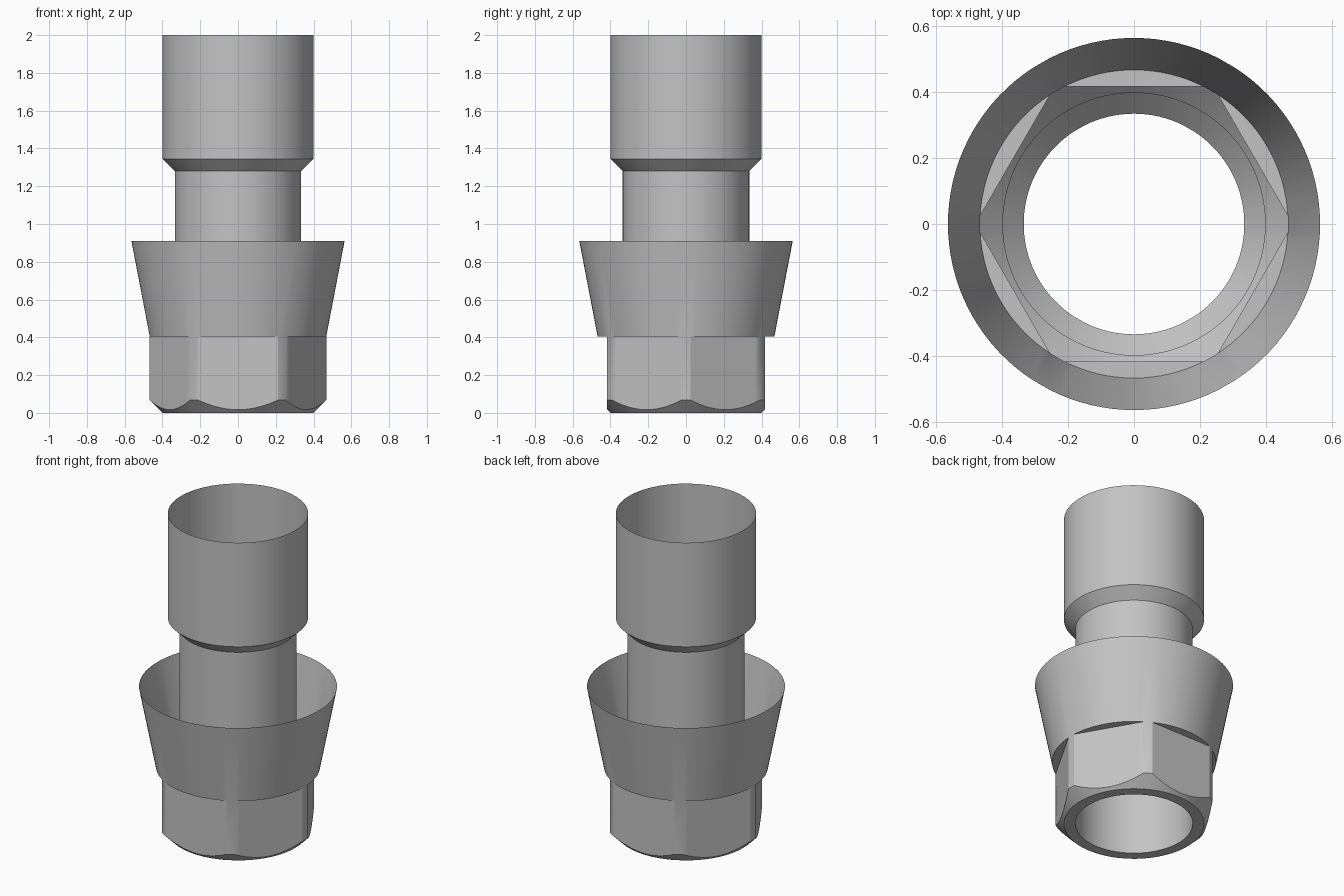
import bpy, bmesh, math

if "Cube" in bpy.data.objects:
    bpy.data.objects.remove(bpy.data.objects["Cube"])

FLAT = 0.417      # distance from axis to a hexagon flat
CORNER = 0.468    # radius that trims the hexagon corners
BORE = 0.335
BARREL = 0.4
SEAT = 0.405      # height where the hexagon meets the flared collar
STEPS = 16        # divisions across each flat

steel = bpy.data.materials.new("grey steel")
steel.use_nodes = True
color = (0.55, 0.55, 0.55, 1)
steel.diffuse_color = color
steel.node_tree.nodes["Principled BSDF"].inputs["Base Color"].default_value = color

# Angles shared by all rings: even steps on each flat, one narrow step per corner
half = math.acos(FLAT / CORNER)
angles = [(side * math.pi / 3 + math.pi / 6 + half * (2 * i / STEPS - 1),
           half * (2 * i / STEPS - 1))
          for side in range(6) for i in range(STEPS + 1)]


def circle(radius, z):
    return [(radius * math.cos(a), radius * math.sin(a), z) for a, _ in angles]


def hexagon(height_at):
    ring = []
    for a, offset in angles:
        r = FLAT / math.cos(offset)
        ring.append((r * math.cos(a), r * math.sin(a), height_at(r)))
    return ring


def loft(name, rings):
    """Skin consecutive rings into an open shell."""
    bm = bmesh.new()
    loops = [[bm.verts.new(p) for p in ring] for ring in rings]
    for low, high in zip(loops, loops[1:]):
        for i in range(len(low)):
            j = (i + 1) % len(low)
            bm.faces.new((low[i], low[j], high[j], high[i]))
    bmesh.ops.remove_doubles(bm, verts=bm.verts, dist=0.0001)
    mesh = bpy.data.meshes.new(name)
    bm.to_mesh(mesh)
    bm.free()
    mesh.materials.append(steel)
    obj = bpy.data.objects.new(name, mesh)
    bpy.context.collection.objects.link(obj)
    bpy.ops.object.select_all(action="DESELECT")
    obj.select_set(True)
    bpy.context.view_layer.objects.active = obj
    bpy.ops.object.shade_smooth_by_angle(angle=math.radians(30))
    return obj


# Open tube: narrow neck, short chamfer, wider barrel
loft("stem_tube", [circle(BORE, 0), circle(BORE, 1.28),
                   circle(BARREL, 1.345), circle(BARREL, 2)])

# Chamfered hexagon nut with its flared collar, open at the top
loft("hex_nut_and_collar", [circle(BORE, 0), circle(BARREL, 0),
                            hexagon(lambda r: r - BARREL),
                            hexagon(lambda r: SEAT),
                            circle(CORNER, SEAT), circle(0.565, 0.91)])
